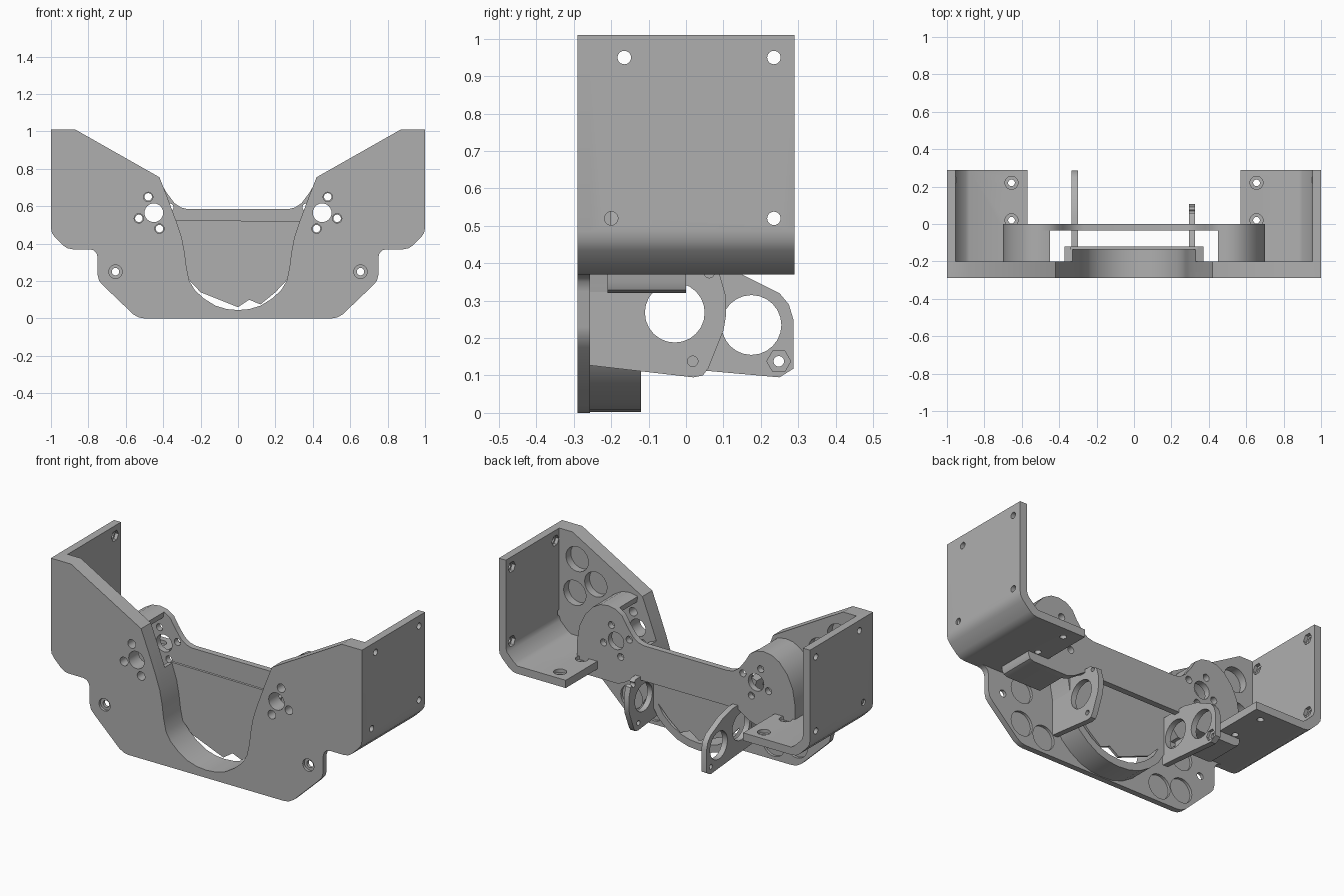
import bpy, bmesh, math
from mathutils import Vector

if "Cube" in bpy.data.objects:
    bpy.data.objects.remove(bpy.data.objects["Cube"])

grey = bpy.data.materials.new("light_grey")
grey.diffuse_color = (0.43, 0.43, 0.43, 1)
grey.use_nodes = True
grey.node_tree.nodes["Principled BSDF"].inputs["Base Color"].default_value = grey.diffuse_color


def place(axis, u, v, w):
    # axis y: profile in x,z ; axis x: profile in y,z ; axis z: profile in x,y
    return {'y': (u, w, v), 'x': (w, u, v), 'z': (u, v, w)}[axis]


def prism(name, pts, axis, a, b):
    bm = bmesh.new()
    lo = [bm.verts.new(place(axis, u, v, a)) for u, v in pts]
    hi = [bm.verts.new(place(axis, u, v, b)) for u, v in pts]
    n = len(pts)
    bm.faces.new(lo)
    bm.faces.new(hi[::-1])
    for i in range(n):
        j = (i + 1) % n
        bm.faces.new((lo[j], lo[i], hi[i], hi[j]))
    bmesh.ops.recalc_face_normals(bm, faces=bm.faces[:])
    me = bpy.data.meshes.new(name)
    bm.to_mesh(me)
    bm.free()
    me.materials.append(grey)
    ob = bpy.data.objects.new(name, me)
    bpy.context.collection.objects.link(ob)
    return ob


def circle(u, v, r, n=24):
    return [(u + r * math.cos(2 * math.pi * i / n), v + r * math.sin(2 * math.pi * i / n))
            for i in range(n)]


def cut(ob, holes, axis):
    # each hole: (u, v, radius, start, end)
    for u, v, r, a, b in holes:
        c = prism("cutter", circle(u, v, r, 6 if r == HEX else 24), axis, a, b)
        m = ob.modifiers.new("hole", 'BOOLEAN')
        m.operation, m.solver, m.object = 'DIFFERENCE', 'EXACT', c
        c.hide_render = True
        bpy.context.view_layer.update()
        me = bpy.data.meshes.new_from_object(
            ob.evaluated_get(bpy.context.evaluated_depsgraph_get()))
        ob.modifiers.clear()
        ob.data = me
        bpy.data.objects.remove(c)


def smooth(ob, angle=35):
    bpy.ops.object.select_all(action='DESELECT')
    bpy.context.view_layer.objects.active = ob
    ob.select_set(True)
    bpy.ops.object.shade_smooth_by_angle(angle=math.radians(angle))


def mir(pts):
    return [(-u, v) for u, v in pts]


def both(pts):
    # closed outline from a right half that starts and ends on the centre line
    return pts + mir(pts[1:-1])[::-1]


def band(path, t):
    # thickened open path, grown to the right of its direction
    out = []
    for i, p in enumerate(path):
        q, r = path[max(i - 1, 0)], path[min(i + 1, len(path) - 1)]
        d = (Vector(r) - Vector(q)).normalized()
        out.append((p[0] + d.y * t, p[1] - d.x * t))
    return path + out[::-1]


HEX = 0.032

# U opening, from bottom centre up to the wing tip
u_half = [(0, .045), (.06, .05), (.12, .068), (.18, .105), (.23, .15), (.26, .2), (.275, .27),
          (.285, .35), (.30, .43), (.33, .52), (.375, .64), (.42, .755)]

# Front plate
outer = [(0, 0), (.5, 0), (.53, .005), (.56, .022), (.72, .175), (.742, .2), (.75, .23),
         (.75, .325), (.757, .35), (.772, .365), (.795, .37), (.885, .37), (.912, .375),
         (.935, .39), (.98, .435), (.995, .457), (1, .485), (1, 1.01), (.87, 1.01)]
plate = prism("front_plate", both(outer + u_half[::-1]), 'y', -.29, -.257)
holes = []
for s in (-1, 1):
    holes += [(s * .45, .565, .05, -.3, -.2), (s * .655, .25, .02, -.3, -.2),
              (s * .655, .25, .036, -.3, -.275)]
    holes += [(s * u, v, .025, -.3, -.2) for u, v in ((.48, .65), (.53, .535), (.42, .48))]
    holes += [(s * u, v, .07, -.272, -.2) for u, v in ((.53, .31), (.53, .12), (.385, .09))]
cut(plate, holes, 'y')
smooth(plate)

# Rim wall behind the U opening
rim_path = mir(u_half[1:10])[::-1] + u_half[:10]
rim = prism("opening_rim", band(rim_path, .043), 'y', -.258, -.12)
smooth(rim, 40)

# Inner shield behind the opening
shield = prism("inner_shield", [(-.34, .525), (.34, .52), (.29, .35), (.275, .22), (.2, .14),
               (.12, .075), (.06, .1), (0, .06), (-.1, .1), (-.2, .14), (-.275, .22),
               (-.29, .35)], 'y', -.135, -.12)

# Back plate joining the two motor housings
lobe = [(.27, .585), (.305, .593), (.34, .617), (.38, .67), (.41, .72), (.45, .747), (.5, .757),
        (.55, .75), (.6, .722), (.65, .665), (.685, .59), (.7, .5), (.7, .35), (.69, .328),
        (.665, .32)]
back = prism("back_plate", both([(0, .585)] + lobe + [(.44, .32), (.40, .335), (.33, .38),
             (0, .38)]), 'y', -.035, 0)
holes = []
for s in (-1, 1):
    holes.append((s * .45, .565, .05, -.1, .1))
    holes += [(s * u, v, .02, -.1, .1)
              for u, v in ((.48, .65), (.53, .535), (.42, .48), (.365, .595))]
cut(back, holes, 'y')
smooth(back)

for s, side in ((1, "right"), (-1, "left")):
    def sx(pts):
        return [(s * u, v) for u, v in pts]

    # Motor housing wall
    wall = prism(side + "_motor_housing", sx(band((lobe[5:] + [(.45, .32)]), .035)),
                 'y', -.21, -.034)
    smooth(wall, 40)

    # Thick wing behind the front plate
    wing = prism(side + "_wing", sx([(.31, .45), (.33, .52), (.375, .64), (.42, .755),
                 (.87, 1.01), (.99, 1.01), (.99, .49), (.885, .38), (.46, .38), (.4, .45)]),
                 'y', -.258, -.2)
    holes = [(s * .45, .565, .05, -.3, -.1)]
    holes += [(s * u, v, .025, -.3, -.1) for u, v in ((.48, .65), (.53, .535), (.42, .48))]
    holes += [(s * u, v, .072, -.245, -.1) for u, v in ((.84, .86), (.72, .745), (.855, .66))]
    cut(wing, holes, 'y')
    smooth(wing)

    # Side flap and floor in one bent profile
    bent = [(.57, .37)] + outer[11:18] + [(.955, 1.01), (.955, .5), (.947, .475), (.9, .428),
                                          (.88, .415), (.57, .415)]
    flap = prism(side + "_side_bracket", sx(bent), 'y', -.257, .29)
    cut(flap, [(y, z, .018, s * .9, s * 1.1)
               for y, z in ((-.165, .95), (.235, .95), (-.2, .52), (.235, .52))], 'x')
    cut(flap, [(y, z, HEX, s * .9, s * .975)
               for y, z in ((-.165, .95), (.235, .95), (.235, .52))], 'x')
    for y in (.02, .22):
        cut(flap, [(s * .655, y, .018, .3, .5), (s * .655, y, .035, .395, .5)], 'z')
    smooth(flap)

# Hanging mount with one bore
mount = prism("right_hanging_mount", [(-.257, .127), (.02, .095), (.045, .1), (.06, .12),
              (.1, .22), (.107, .26), (.107, .31), (.09, .37), (.04, .40), (-.257, .40)],
              'x', .293, .325)
cut(mount, [(-.03, .268, .08, .2, .4), (.018, .138, .014, .2, .4), (.062, .375, .014, .2, .4)], 'x')
smooth(mount)

# Longer hanging mount with two bores
mount = prism("left_hanging_mount", [(-.13, .127), (.06, .112), (.25, .095), (.287, .118),
              (.287, .25), (.275, .29), (.25, .32), (.14, .375), (.04, .40), (-.13, .40)],
              'x', -.333, -.30)
cut(mount, [(-.03, .268, .08, -.4, -.2), (.175, .235, .08, -.4, -.2),
            (.248, .138, .014, -.4, -.2), (.248, .138, HEX, -.315, -.2)], 'x')
smooth(mount)
